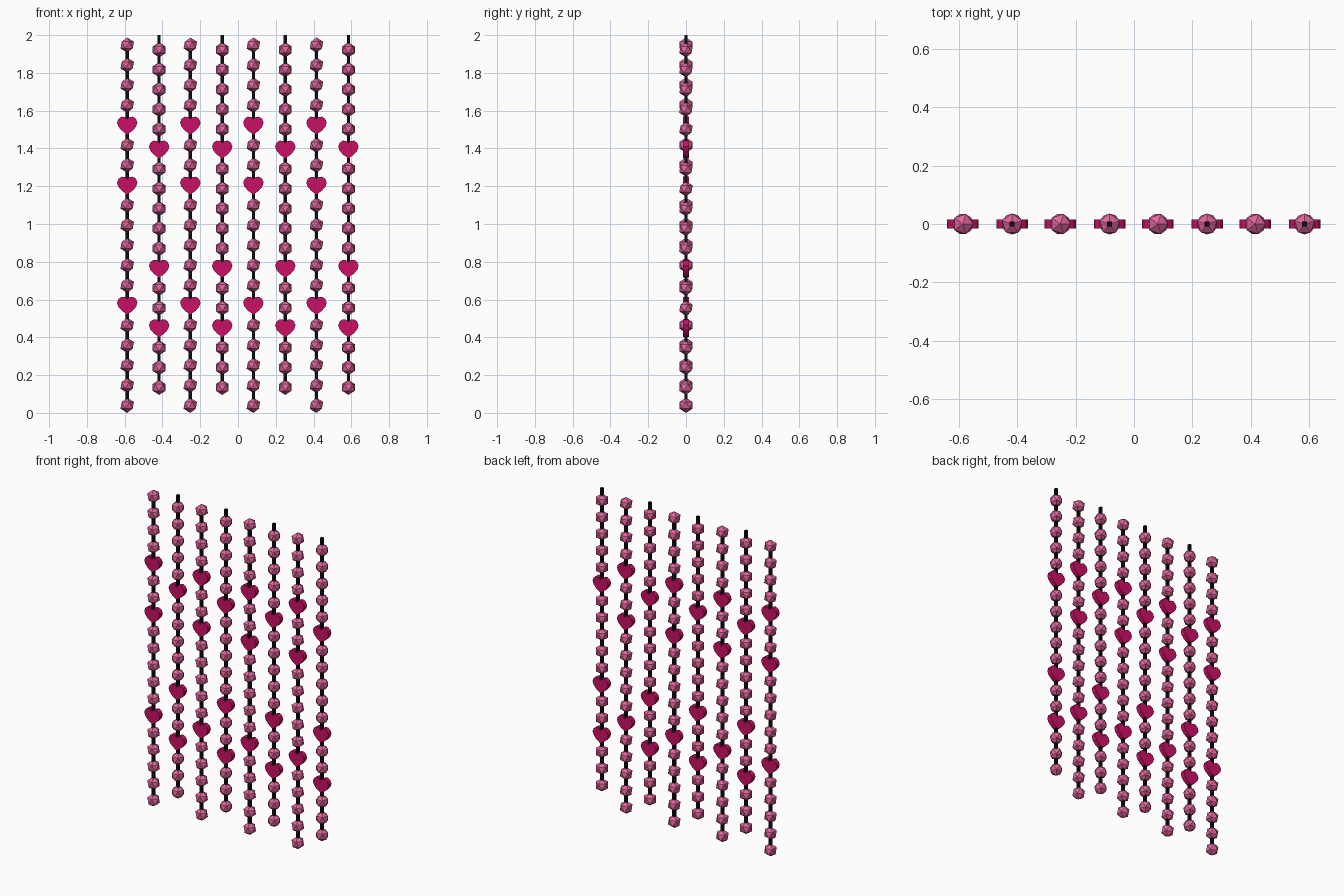
import bpy, bmesh
from math import pi
from mathutils import Matrix, Vector

if "Cube" in bpy.data.objects:
    bpy.data.objects.remove(bpy.data.objects["Cube"])


def material(name, rgb):
    m = bpy.data.materials.new(name)
    m.diffuse_color = (*rgb, 1)
    m.use_nodes = True
    m.node_tree.nodes["Principled BSDF"].inputs["Base Color"].default_value = m.diffuse_color
    return m


PINK = material("bead_pink", (0.75, 0.13, 0.34))
RED = material("heart_magenta", (0.60, 0.005, 0.13))
BLACK = material("string_black", (0.004, 0.004, 0.004))

BEAD_R = 0.040
STRING_W = 0.017
HEART_DEPTH = 0.03
# right half of the heart outline, notch to tip
HEART_HALF = [(0, 0.030), (0.012, 0.043), (0.030, 0.045), (0.046, 0.034),
              (0.054, 0.014), (0.047, -0.008), (0.028, -0.030), (0, -0.049)]


def finish(bm, name, mat):
    bmesh.ops.recalc_face_normals(bm, faces=bm.faces)
    mesh = bpy.data.meshes.new(name)
    bm.to_mesh(mesh)
    bm.free()
    mesh.materials.append(mat)
    bpy.context.collection.objects.link(bpy.data.objects.new(name, mesh))


def add_heart(bm, x, z):
    left = [(-px, pz) for px, pz in HEART_HALF[-2:0:-1]]
    verts = [bm.verts.new((x + px, -HEART_DEPTH / 2, z + pz))
             for px, pz in HEART_HALF + left]
    face = bm.faces.new(verts)
    # keep the front cap and extrude a second one to the back
    ext = bmesh.ops.extrude_face_region(bm, geom=[face], use_keep_orig=True)
    moved = [g for g in ext["geom"] if isinstance(g, bmesh.types.BMVert)]
    bmesh.ops.translate(bm, verts=moved, vec=Vector((0, HEART_DEPTH, 0)))


def strand(index, x, top, bottom, count, hearts, string_top, turn):
    step = (top - bottom) / (count - 1)
    beads, heart_bm, string = bmesh.new(), bmesh.new(), bmesh.new()
    for i in range(count):
        z = top - i * step
        if i in hearts:
            add_heart(heart_bm, x, z)
        else:
            bmesh.ops.create_icosphere(
                beads, subdivisions=1, radius=BEAD_R,
                matrix=Matrix.Translation((x, 0, z)) @ Matrix.Rotation(turn, 4, 'Z'))
    # square string through the whole strand
    bmesh.ops.create_cube(
        string, size=1,
        matrix=Matrix.Translation((x, 0, (string_top + bottom) / 2))
        @ Matrix.Diagonal((STRING_W, STRING_W, string_top - bottom, 1)))
    finish(beads, f"beads_{index}", PINK)
    finish(heart_bm, f"hearts_{index}", RED)
    finish(string, f"string_{index}", BLACK)


# eight strands, alternating long and short
for k in range(8):
    x = (k - 3.5) * 0.167
    if k % 2 == 0:
        strand(k + 1, x - 0.002, 1.947, 0.040, 19, (4, 7, 13), 1.947, 0)
    else:
        strand(k + 1, x, 1.922, 0.135, 18, (5, 11, 14), 2.0, pi / 2)
